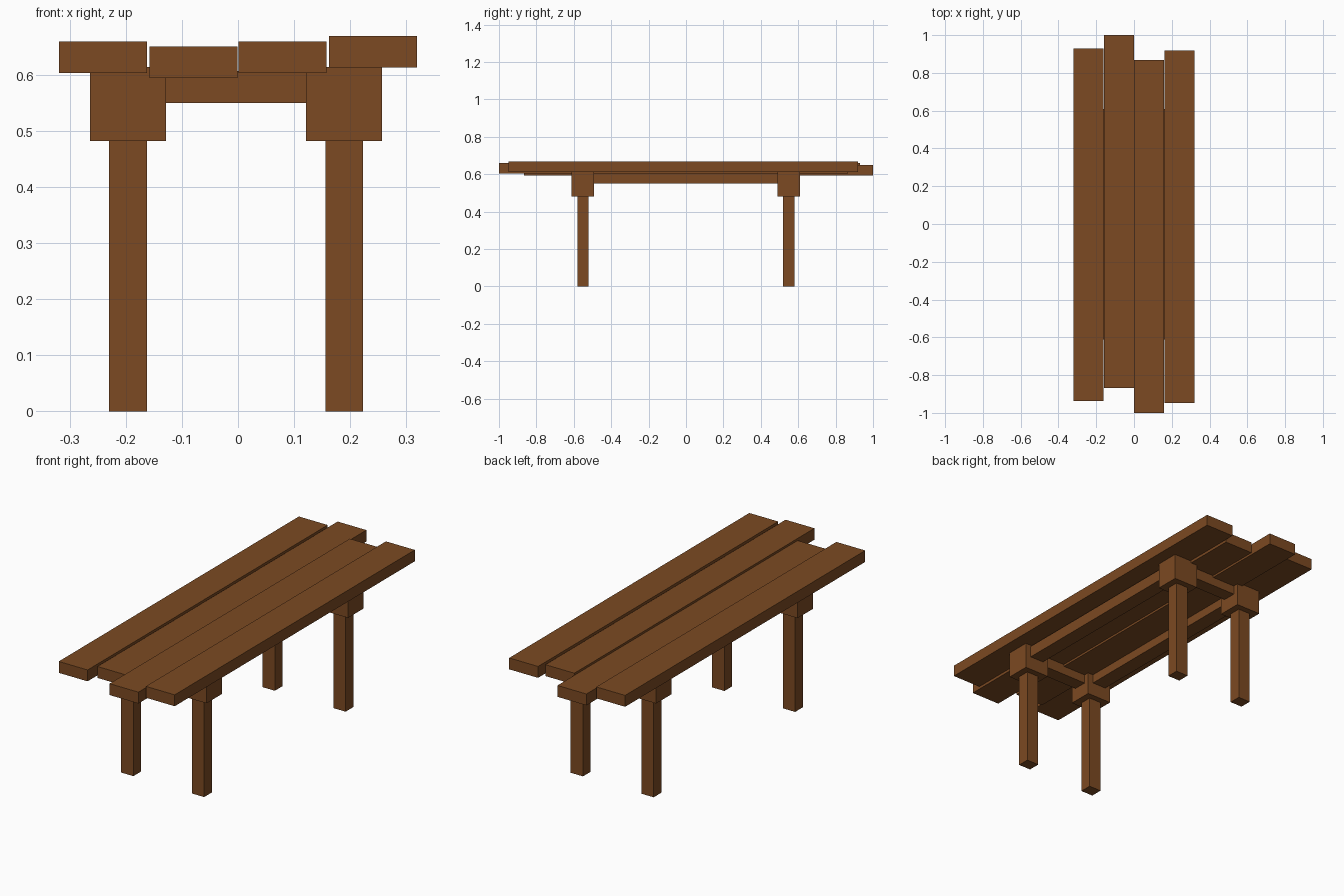
import bpy

if "Cube" in bpy.data.objects:
    bpy.data.objects.remove(bpy.data.objects["Cube"])

wood = bpy.data.materials.new("brown wood")
wood.diffuse_color = (0.2, 0.068, 0.016, 1)
wood.use_nodes = True
wood.node_tree.nodes["Principled BSDF"].inputs["Base Color"].default_value = wood.diffuse_color


def box(name, x0, x1, y0, y1, z0, z1):
    bpy.ops.mesh.primitive_cube_add(size=1)
    ob = bpy.context.object
    ob.name = ob.data.name = name
    ob.location = ((x0 + x1) / 2, (y0 + y1) / 2, (z0 + z1) / 2)
    ob.scale = (x1 - x0, y1 - y0, z1 - z0)
    bpy.ops.object.transform_apply(location=True, rotation=False, scale=True)
    ob.data.materials.append(wood)
    return ob


# table top: four uneven planks (left edge, back end, top height)
LENGTH, WIDTH, THICK = 1.867, 0.157, 0.056
for i, (x, y, z) in enumerate([(-0.319, 0.929, 0.659), (-0.158, 1.0, 0.65),
                               (0.001, 0.867, 0.659), (0.162, 0.919, 0.669)]):
    box(f"top_plank_{i + 1}", x, x + WIDTH, y - LENGTH, y, z - THICK, z)

# legs with a wider block on top of each
LEG_X = {"left": -0.196, "right": 0.189}
LEG_Y = {"front": -0.551, "back": 0.549}
for sx, x in LEG_X.items():
    for sy, y in LEG_Y.items():
        box(f"{sy}_{sx}_leg", x - 0.0335, x + 0.0335, y - 0.03, y + 0.03, 0, 0.484)
        box(f"{sy}_{sx}_block", x - 0.0675, x + 0.0675, y - 0.06, y + 0.06, 0.482, 0.614)

# long rails and cross rails joining the blocks
for sx, x in LEG_X.items():
    box(f"{sx}_rail", x - 0.038, x + 0.038, -0.5, 0.5, 0.55, 0.607)
for sy, y in LEG_Y.items():
    box(f"{sy}_cross_rail", -0.135, 0.13, y - 0.034, y + 0.034, 0.55, 0.607)
